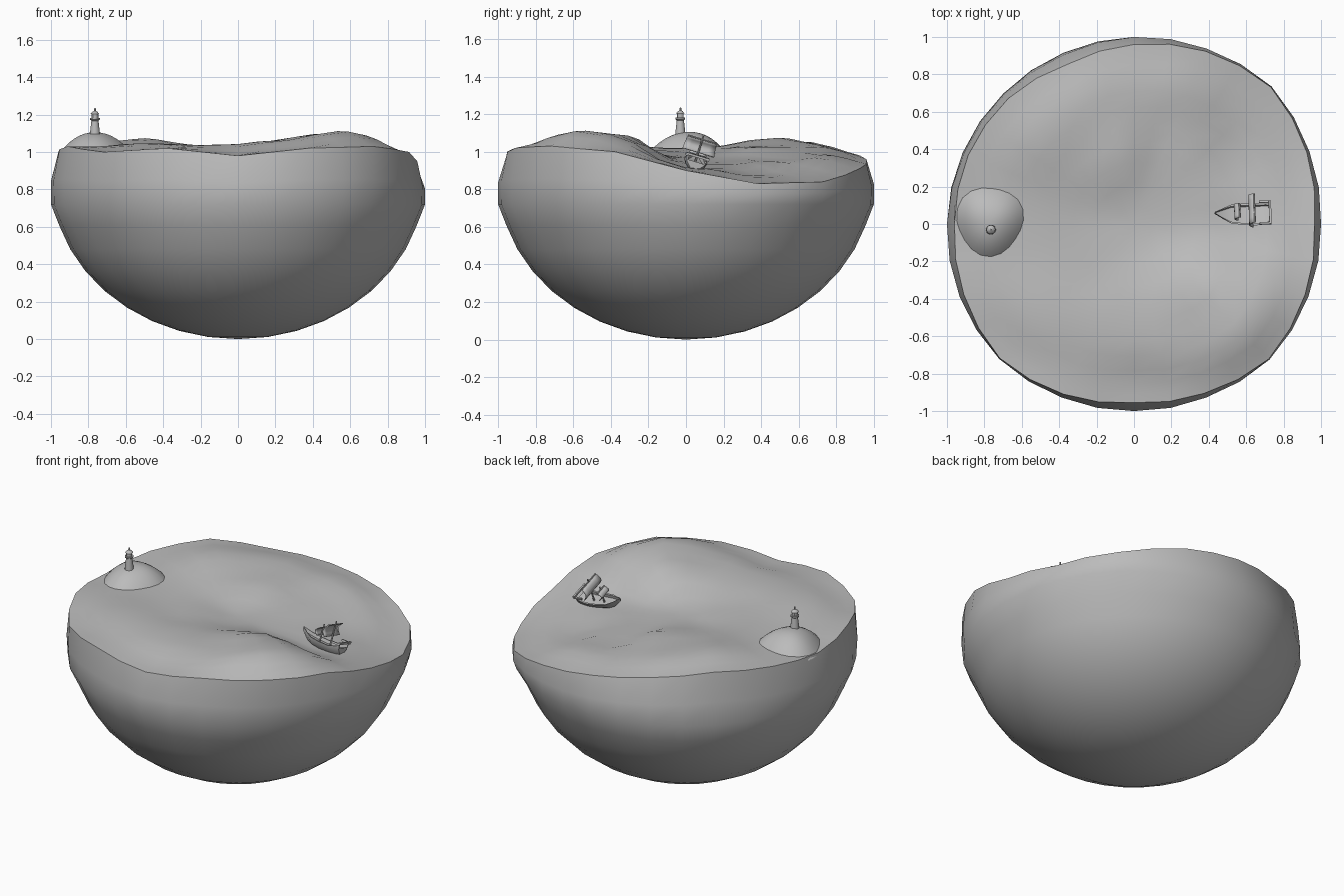
import bpy, bmesh, math
from mathutils import Matrix, Vector

cube = bpy.data.objects.get("Cube")
if cube:
    bpy.data.objects.remove(cube, do_unlink=True)

grey = bpy.data.materials.new("plain_grey")
grey.use_nodes = True
tone = (0.5, 0.5, 0.5, 1)
grey.diffuse_color = tone
grey.node_tree.nodes["Principled BSDF"].inputs["Base Color"].default_value = tone


def finish(bm, name, matrix=None, angle=40):
    bmesh.ops.recalc_face_normals(bm, faces=bm.faces)
    mesh = bpy.data.meshes.new(name)
    bm.to_mesh(mesh)
    bm.free()
    obj = bpy.data.objects.new(name, mesh)
    bpy.context.collection.objects.link(obj)
    mesh.materials.append(grey)
    if matrix:
        obj.matrix_world = matrix
    bpy.ops.object.select_all(action='DESELECT')
    obj.select_set(True)
    bpy.context.view_layer.objects.active = obj
    bpy.ops.object.shade_smooth_by_angle(angle=math.radians(angle))
    return obj


def loft(bm, rings, closed=True):
    """Skin a list of point rings; a ring of one point becomes a pole."""
    rows = [[bm.verts.new(p) for p in ring] for ring in rings]
    for a, b in zip(rows, rows[1:]):
        n = max(len(a), len(b))
        for i in range(n if closed else n - 1):
            j = (i + 1) % n
            if len(a) == 1:
                bm.faces.new((a[0], b[j], b[i]))
            elif len(b) == 1:
                bm.faces.new((a[i], a[j], b[0]))
            else:
                bm.faces.new((a[i], a[j], b[j], b[i]))
    return rows


def polar(r, i, z, sides):
    return Vector((r * math.cos(math.tau * i / sides), r * math.sin(math.tau * i / sides), z))


def lathe(profile, sides):
    return [[polar(r, i, z, sides) for i in range(sides if r else 1)] for r, z in profile]


# Wavy sea surface: rim height, rim radius and wall radius around the circle
SIDES = 32
rim_z = [.90, .83, .84, .91, .96, 1.0, 1.05, 1.03, 1.0, 1.03, 1.0, 1.02, .98, 1.02, 1.03, 1.0]
rim_r = [.965, 1.0, 1.035, 1.0, .96, .925, .95, .96, .96, .985, 1.015, .985, .955, .98, 1.02, .99]
wall_r = [1, 1.015, 1.04, 1.015, 1, .98, .975, .985, 1, 1.01, 1.02, 1.005, 1, 1.005, 1.025, 1.01]
crests = [(.6, -.6, 1.14), (.74, -.5, 1.1), (.5, -.74, 1.1), (.42, -.42, 1.1),
          (.2, -.55, 1.06), (-.1, -.5, 1.04), (-.2, -.2, 1.01), (0, 0, .97), (.3, .1, .94),
          (.6, .05, .91), (.6, .4, .87), (.25, .45, .95), (-.15, .4, 1.03), (-.52, .52, 1.08),
          (-.3, .75, 1.05), (.2, .8, .99), (-.7, 0, 1.02), (-.5, -.5, 1.05)]


def around(values, i):
    """Read a list of 16 values at step i of 32."""
    return (values[i // 2 % 16] + values[(i + 1) // 2 % 16]) / 2


edge = [polar(around(rim_r, i), i, around(rim_z, i), SIDES) for i in range(SIDES)]
controls = [Vector(c) for c in crests] + edge[::2]


def sea_height(p):
    total = weight = 0
    for c in controls:
        w = 1 / ((c.xy - p.xy).length_squared + 0.025) ** 2.2
        total += w * c.z
        weight += w
    return total / weight


def sea_ring(f):
    """Blend the smoothed sea into the exact rim height near the edge."""
    blend = max(0, (f - .75) / .25) ** 2
    return [Vector((e.x * f, e.y * f, e.z * blend + sea_height(e * f) * (1 - blend))) for e in edge]


# Rounded bowl of water with the sea on top
wall = [(math.sin(t), 0.86 * (1 - math.cos(t)))
        for t in (math.radians(82) * k / 9 for k in range(9))]
rings = lathe(wall, SIDES)
rings.append([polar(.5 * (1 + around(wall_r, i)), i, .72, SIDES) for i in range(SIDES)])
rings.append([polar(around(wall_r, i), i, .6 * .74 + .4 * edge[i].z, SIDES) for i in range(SIDES)])
rings.append(edge)
rings += [sea_ring(f) for f in (.95, .89, .82, .74, .65, .55, .45, .34, .22, .1)]
rings.append([(0, 0, sea_height(Vector((0, 0, 0))))])
bm = bmesh.new()
loft(bm, rings)
finish(bm, "water_bowl", angle=48)

# Island mound with an uneven shoreline
island = []
for ring in lathe([(r / 7, 1 - (r / 7) ** 2.2) for r in range(7, -1, -1)], 20):
    island.append([])
    for x, y, z in ring:
        wobble = 1 + 0.06 * math.sin(3 * math.atan2(y, x) + 0.3)
        island[-1].append((-.765 + .2 * x * wobble, .02 + .215 * y * wobble, .985 + .12 * z))
bm = bmesh.new()
loft(bm, island)
finish(bm, "island")

# Lighthouse tower, gallery, lantern and spire
tower = [(0, 0), (.027, 0), (.025, .02), (.019, .072), (.026, .078), (.026, .086),
         (.018, .086), (.018, .108), (.024, .108), (.013, .12), (.005, .124), (.005, .138), (0, .14)]
bm = bmesh.new()
loft(bm, lathe(tower, 12))
finish(bm, "lighthouse", Matrix.Translation((-.765, -.03, 1.095)), 30)

# Ship: bow points to -x, heeled over on the slope of the wave
SHIP = (Matrix.Translation((.6, .043, .925)) @ Matrix.Rotation(math.radians(6), 4, 'Y')
        @ Matrix.Rotation(math.radians(-17), 4, 'X'))


def box(bm, center, size):
    bmesh.ops.create_cube(bm, size=1, matrix=Matrix.Translation(center) @ Matrix.Diagonal((*size, 1)))


def rod(name, a, b, r):
    bm = bmesh.new()
    a, b = Vector(a), Vector(b)
    turn = (b - a).to_track_quat('Z', 'Y').to_matrix().to_4x4()
    bmesh.ops.create_cone(bm, cap_ends=True, segments=8, radius1=r, radius2=r * 0.7,
                          depth=(b - a).length, matrix=Matrix.Translation((a + b) / 2) @ turn)
    finish(bm, name, SHIP)


# Hull with gunwale walls and a sunken deck: position, half width, keel, rail
stations = [(-.175, .003, .045, .065), (-.13, .028, .005, .047), (-.085, .052, -.012, .035),
            (-.02, .06, -.02, .03), (.05, .062, -.02, .03), (.1, .06, -.015, .045),
            (.12, .055, -.005, .055)]
hull = []
for x, w, keel, top in stations:
    half = [(w * 0.35, keel), (w * 0.85, (keel + top) / 2), (w, top), (w * 0.82, top), (w * 0.8, top - .02)]
    hull.append([(x, y, z) for y, z in half] + [(x, -y, z) for y, z in reversed(half)])
bm = bmesh.new()
rows = loft(bm, hull)
bm.faces.new(rows[0])
bm.faces.new(rows[-1])
finish(bm, "ship_hull", SHIP, 35)

# Stern rail
bm = bmesh.new()
box(bm, (.122, 0, .065), (.012, .13, .012))
for s in (-1, 1):
    box(bm, (.095, s * .06, .06), (.06, .01, .012))
finish(bm, "stern_rail", SHIP)

# Masts, spars and billowing square sails
for name, x, height, half, low in (("fore", -.045, .125, .04, .055), ("main", .03, .17, .08, .075)):
    rod(name + "_mast", (x, 0, -.01), (x, 0, height), .006)
    rod(name + "_spar", (x, -half, height - .02), (x, half, height - .02), .005)
    steps = [k / 5 for k in range(6)]
    sheet = [[(x - .006 - .022 * math.sin(math.pi * u), half * (2 * v - 1) * (1 + .1 * u),
               height - .02 - u * (height - .02 - low)) for v in steps] for u in steps]
    bm = bmesh.new()
    loft(bm, sheet, closed=False)
    sail = finish(bm, name + "_sail", SHIP)
    thick = sail.modifiers.new("thickness", 'SOLIDIFY')
    thick.thickness = 0.005
